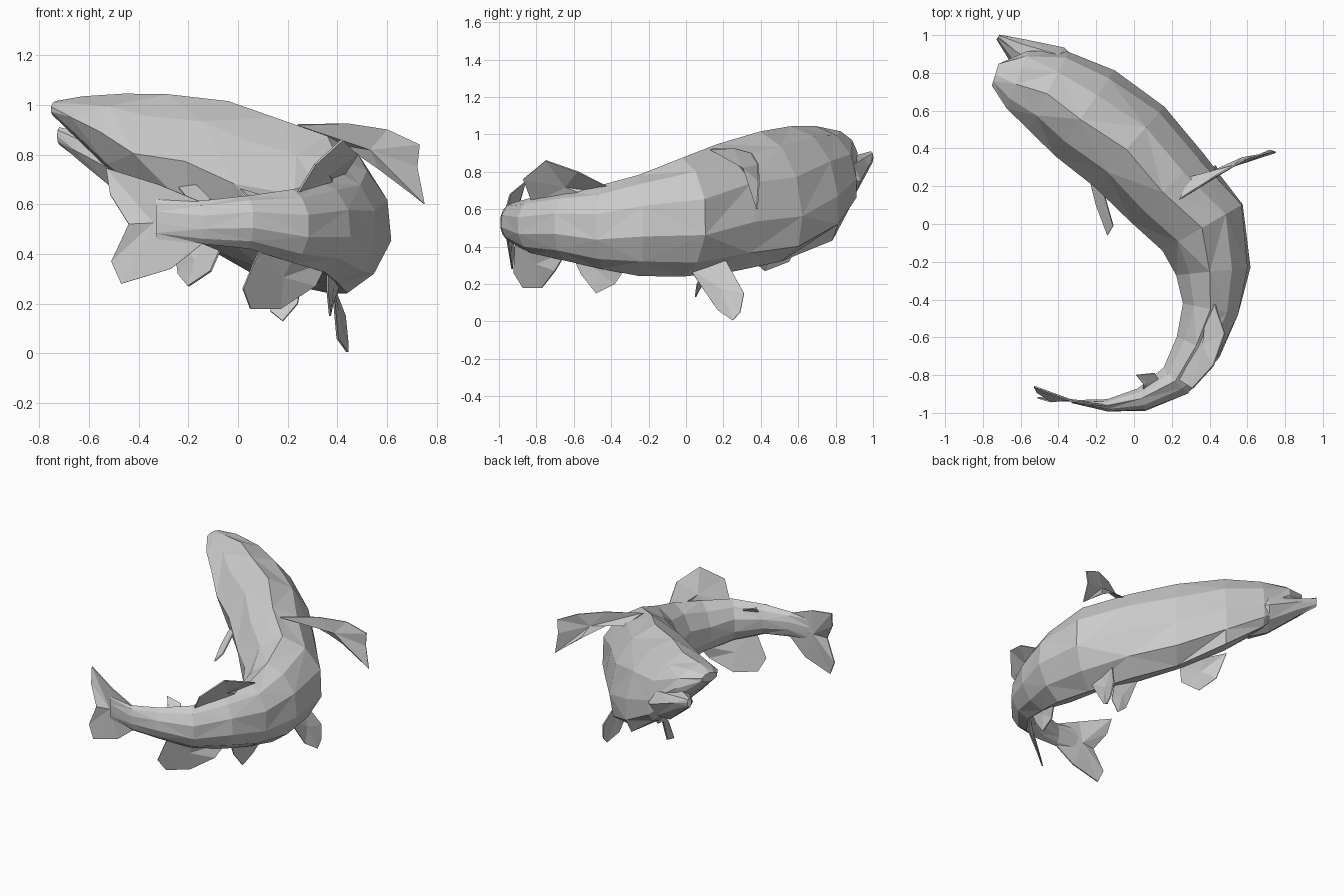
import bpy, bmesh, math
from mathutils import Vector


def make_object(name, verts, faces):
    me = bpy.data.meshes.new(name)
    me.from_pydata(verts, [], faces)
    bm = bmesh.new()
    bm.from_mesh(me)
    bmesh.ops.recalc_face_normals(bm, faces=bm.faces)
    bm.to_mesh(me)
    bm.free()
    ob = bpy.data.objects.new(name, me)
    bpy.context.collection.objects.link(ob)
    return ob


def loft(name, stations, sides=10):
    """Rings along a horizontal path: x, y, half width, bottom z, top z, belly shift outward."""
    pts = [Vector((s[0], s[1])) for s in stations]
    verts, faces = [], []
    for i, (x, y, w, lo, hi, shift) in enumerate(stations):
        t = (pts[min(i + 1, len(pts) - 1)] - pts[max(i - 1, 0)]).normalized()
        out = Vector((-t.y, t.x))
        for k in range(sides):
            a = 2 * math.pi * (k + 0.15 * (i % 2)) / sides + math.pi / 2
            slim = 1 - 0.06 * math.sin(2 * a) ** 2
            o = w * math.cos(a) * slim + shift * max(0, -math.sin(a))
            o = min(o, 1.08 * w)
            z = (hi + lo) / 2 + (hi - lo) / 2 * math.sin(a) * slim
            verts.append((x + out.x * o, y + out.y * o, z))
    for i in range(len(stations) - 1):
        for k in range(sides):
            a, b = i * sides + k, i * sides + (k + 1) % sides
            c, d = b + sides, a + sides
            # alternate the diagonal for a faceted skin
            faces += [(a, b, c), (a, c, d)] if (i + k) % 2 else [(a, b, d), (b, c, d)]
    faces.append(tuple(range(sides)))
    faces.append(tuple(range(len(verts) - sides, len(verts))))
    return make_object(name, verts, faces)


def fin(name, outline):
    """Thin fin: a fan of triangles around the middle of its outline."""
    mid = sum((Vector(p) for p in outline), Vector()) / len(outline)
    n = len(outline)
    ob = make_object(name, list(outline) + [tuple(mid)],
                     [(i, (i + 1) % n, n) for i in range(n)])
    mod = ob.modifiers.new("thickness", "SOLIDIFY")
    mod.thickness = 0.008
    mod.offset = 0
    return ob


# Curved body from snout to tail stem
loft("body", [
    (-.735, .79, .065, .95, 1.015, 0),
    (-.62, .755, .16, .82, 1.035, .08),
    (-.46, .69, .23, .61, 1.045, .21),
    (-.27, .575, .27, .43, 1.045, .23),
    (-.04, .395, .28, .32, 1.015, .15),
    (.17, .185, .265, .265, .95, .08),
    (.36, -.02, .26, .24, .875, .02),
    (.42, -.25, .205, .24, .785, 0),
    (.405, -.45, .16, .28, .73, 0),
    (.34, -.65, .13, .325, .69, 0),
    (.22, -.83, .10, .365, .66, 0),
    (.04, -.93, .065, .42, .635, 0),
    (-.14, -.96, .035, .44, .615, 0),
    (-.33, -.94, .008, .46, .62, 0),
])

# Open lower jaw
loft("lower_jaw", [
    (-.72, .99, .015, .84, .91, 0),
    (-.62, .92, .07, .76, .89, 0),
    (-.45, .82, .14, .62, .88, 0),
    (-.35, .73, .13, .58, .88, 0),
], 8)

# Forked tail
fin("tail_fin", [(-.08, -.96, .60), (-.15, -.96, .61), (-.32, -.94, .68), (-.53, -.86, .745),
                 (-.515, -.89, .64), (-.44, -.94, .52), (-.51, -.92, .37),
                 (-.47, -.93, .28), (-.27, -.94, .34), (-.12, -.96, .46)])

# Fins along the top of the body
fin("side_fin", [(.24, .13, .92), (.44, .26, .925), (.60, .35, .90), (.73, .385, .84),
                 (.72, .39, .75), (.75, .38, .60), (.57, .35, .74), (.42, .28, .84),
                 (.30, .25, .86)])
fin("rear_top_fin", [(.40, -.34, .68), (.48, -.58, .80), (.42, -.75, .86), (.31, -.87, .76),
                     (.23, -.82, .63), (.32, -.66, .64), (.39, -.50, .66)])
fin("small_back_fin", [(.14, -.84, .59), (.11, -.79, .63), (.01, -.80, .66),
                       (.05, -.85, .62), (.05, -.90, .58)])

# Fins along the underside
fin("anal_fin", [(.10, -.91, .45), (.02, -.92, .26), (.05, -.87, .18), (.17, -.77, .18),
                 (.31, -.70, .27), (.36, -.64, .37), (.25, -.79, .44)])
fin("pelvic_fin_outer", [(.36, -.62, .38), (.36, -.56, .25), (.37, -.48, .15), (.38, -.38, .20),
                         (.41, -.32, .29), (.41, -.45, .35)])
fin("belly_fin_outer", [(.38, .02, .28), (.40, .17, .06), (.44, .25, .005), (.44, .29, .05),
                        (.43, .31, .15), (.36, .21, .33), (.36, .10, .32)])
fin("belly_fin_inner", [(.12, .20, .36), (.13, .07, .17), (.18, .05, .13), (.24, .06, .20),
                        (.26, .12, .32)])
fin("pectoral_fin_outer", [(-.07, .38, .42), (-.11, .35, .33), (-.20, .42, .27),
                           (-.24, .55, .32), (-.26, .63, .48), (-.15, .52, .45)])
fin("pectoral_fin_inner", [(-.25, .30, .68), (-.20, .10, .62), (-.14, -.06, .58),
                           (-.11, -.01, .62), (-.17, .20, .68)])
